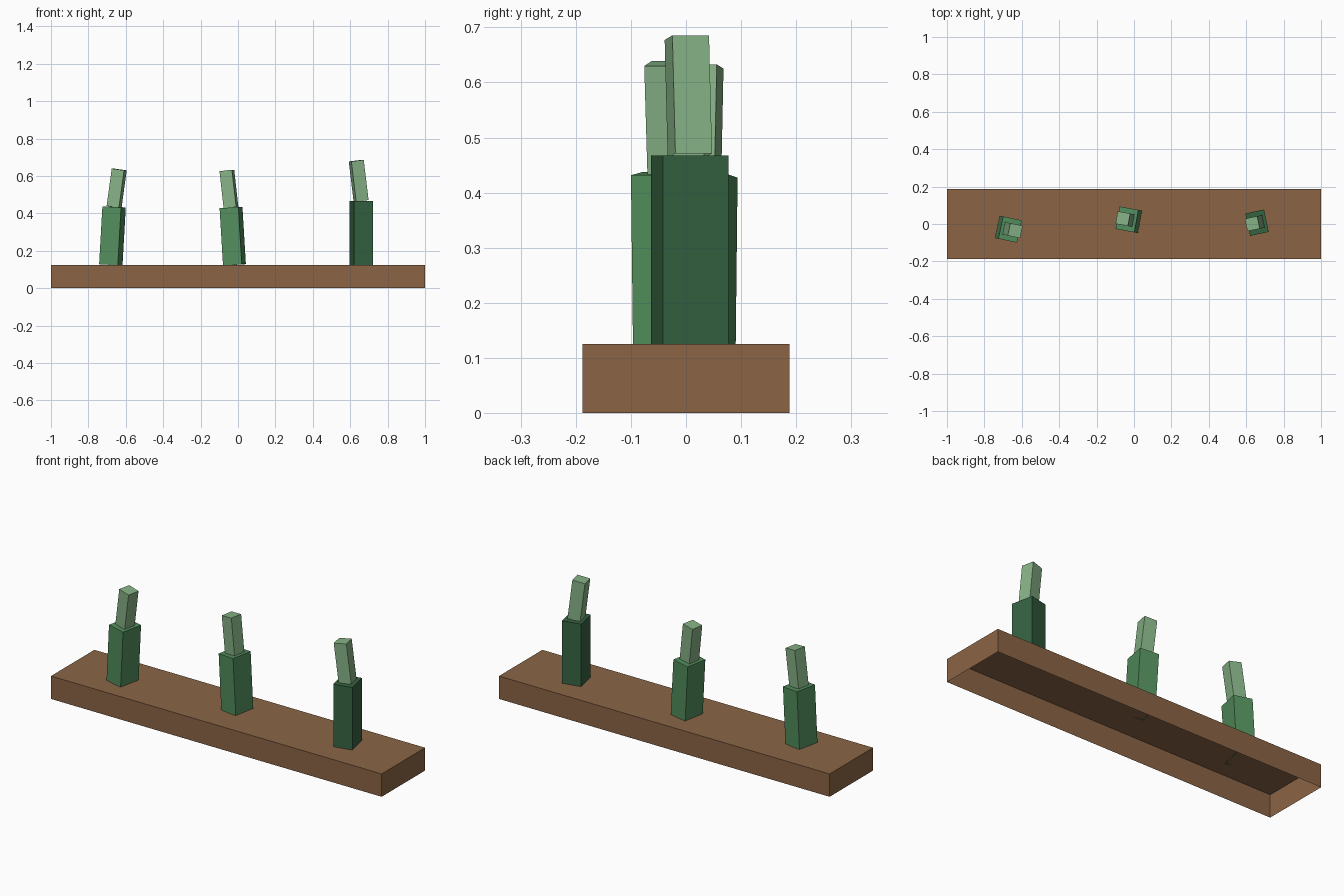
import bpy, bmesh
from math import radians
from mathutils import Matrix, Vector

if "Cube" in bpy.data.objects:
    bpy.data.objects.remove(bpy.data.objects["Cube"], do_unlink=True)


def material(name, rgb):
    linear = [((c / 255 + 0.055) / 1.055) ** 2.4 for c in rgb] + [1]
    mat = bpy.data.materials.new(name)
    mat.use_nodes = True
    mat.diffuse_color = linear
    mat.node_tree.nodes["Principled BSDF"].inputs["Base Color"].default_value = linear
    return mat


BROWN = material("soil brown", (139, 101, 70))
MID = material("leaf green", (82, 142, 92))
DARK = material("dark green", (53, 99, 65))
LIGHT = material("light green", (134, 178, 134))


def open_box(name, size, foot, mat, yaw=0, tilt=0):
    """Box without a bottom, standing on foot; returns its top centre."""
    bm = bmesh.new()
    bmesh.ops.create_cube(bm, size=1)
    bmesh.ops.translate(bm, vec=(0, 0, 0.5), verts=bm.verts)
    bmesh.ops.scale(bm, vec=size, verts=bm.verts)
    bottom = [f for f in bm.faces if f.normal.z < -0.5]
    bmesh.ops.delete(bm, geom=bottom, context='FACES_ONLY')
    mesh = bpy.data.meshes.new(name)
    bm.to_mesh(mesh)
    bm.free()
    mesh.materials.append(mat)
    obj = bpy.data.objects.new(name, mesh)
    bpy.context.scene.collection.objects.link(obj)
    turn = Matrix.Rotation(radians(yaw), 4, 'Z') @ Matrix.Rotation(radians(tilt), 4, 'Y')
    obj.matrix_world = Matrix.Translation(foot) @ turn
    return obj.matrix_world @ Vector((0, 0, size[2]))


# Planter slab, hollow underneath
open_box("planter", (2, 0.375, 0.125), (0, 0, 0), BROWN)

# Stalks: foot x, foot y, yaw, then height and tilt of the lower and upper block
stalks = {
    "right": (-0.68, -0.026, -12, 0.31, 3.3, 0.202, 8, MID),
    "middle": (-0.019, 0.021, -10.5, 0.306, -3.5, 0.2, -6.5, MID),
    "left": (0.658, 0.007, 12, 0.342, 0, 0.216, -7, DARK),
}
for side, (x, y, yaw, low_h, low_tilt, up_h, up_tilt, green) in stalks.items():
    top = open_box(side + "_stalk_base", (0.102, 0.122, low_h), (x, y, 0.125),
                   green, yaw, low_tilt)
    open_box(side + "_stalk_tip", (0.068, 0.068, up_h), top, LIGHT, yaw, up_tilt)
